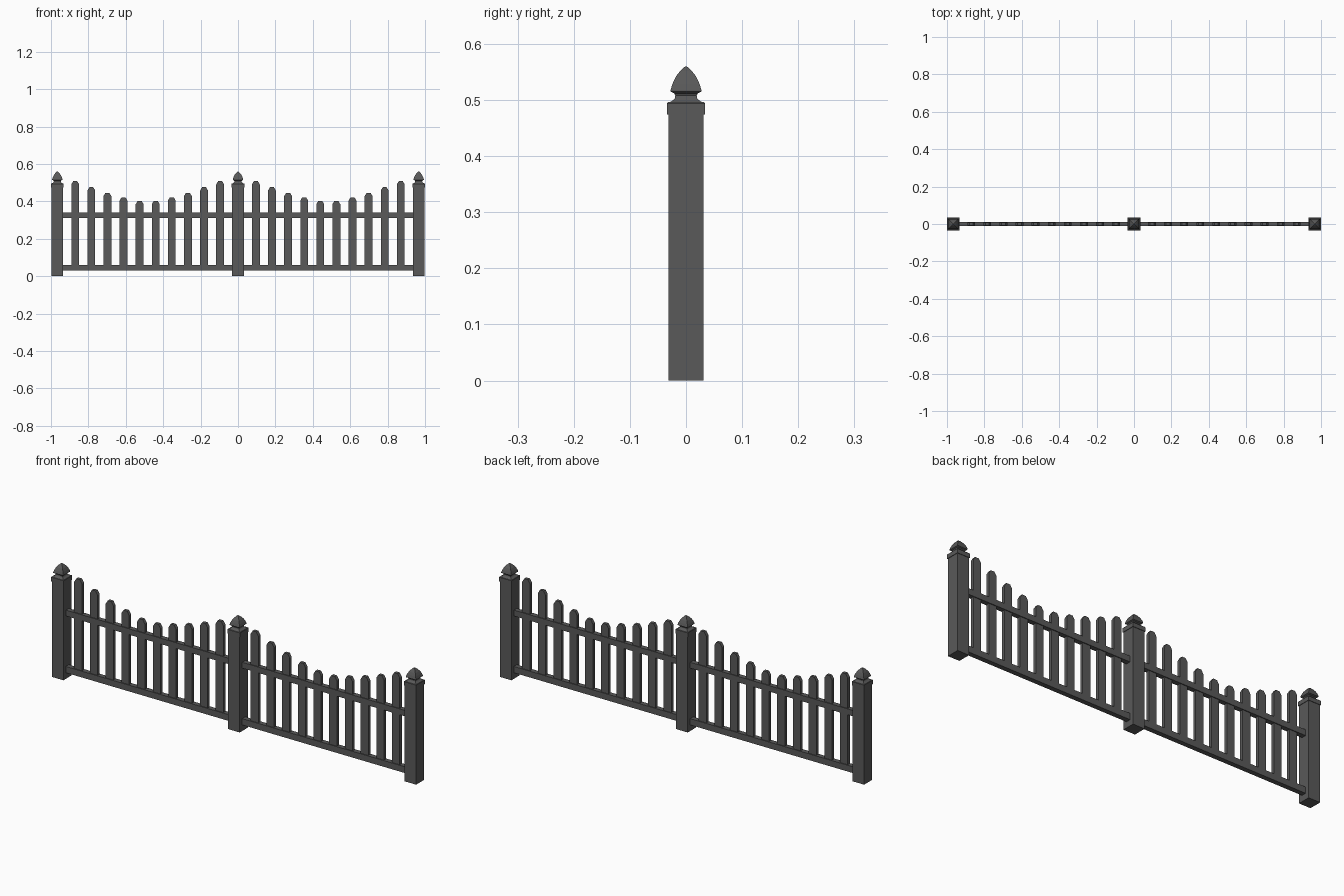
import bpy, bmesh

if "Cube" in bpy.data.objects:
    bpy.data.objects.remove(bpy.data.objects["Cube"])

mat = bpy.data.materials.new("dark grey paint")
mat.diffuse_color = (0.1, 0.1, 0.1, 1)
mat.use_nodes = True
mat.node_tree.nodes["Principled BSDF"].inputs["Base Color"].default_value = mat.diffuse_color


def finish(bm, name):
    bmesh.ops.recalc_face_normals(bm, faces=bm.faces[:])
    me = bpy.data.meshes.new(name)
    bm.to_mesh(me)
    bm.free()
    me.materials.append(mat)
    ob = bpy.data.objects.new(name, me)
    bpy.context.collection.objects.link(ob)


def square_stack(name, x, profile):
    """Square sections (half width, z) lofted upwards and capped."""
    bm = bmesh.new()
    rings = [[bm.verts.new((x + sx * r, sy * r, z))
              for sx, sy in ((-1, -1), (1, -1), (1, 1), (-1, 1))]
             for r, z in profile]
    for a, b in zip(rings, rings[1:]):
        for i in range(4):
            j = (i + 1) % 4
            bm.faces.new((a[i], a[j], b[j], b[i]))
    bm.faces.new(rings[0][::-1])
    bm.faces.new(rings[-1])
    finish(bm, name)


def slab(name, outline, half):
    """Front outline (x, z) extruded through the thickness."""
    bm = bmesh.new()
    f = bm.faces.new([bm.verts.new((x, -half, z)) for x, z in outline])
    ext = bmesh.ops.extrude_face_region(bm, geom=[f])["geom"]
    bmesh.ops.translate(bm, vec=(0, 2 * half, 0),
                        verts=[v for v in ext if isinstance(v, bmesh.types.BMVert)])
    finish(bm, name)


POST = 0.966
# posts with collar and pointed square finial
for x in (-POST, 0, POST):
    square_stack("post", x, [(0.0315, 0), (0.0315, 0.476)])
    square_stack("post_collar", x, [(0.034, 0.474), (0.034, 0.494), (0.0325, 0.496)])
    square_stack("post_finial", x, [
        (0.030, 0.495), (0.024, 0.499), (0.020, 0.503), (0.019, 0.508),
        (0.021, 0.512), (0.0275, 0.515), (0.0275, 0.518), (0.024, 0.529),
        (0.018, 0.542), (0.010, 0.552), (0.004, 0.558), (0.0008, 0.56)])

tops = [0.403, 0.422, 0.446, 0.476, 0.509]
for cx in (-POST / 2, POST / 2):
    # rails between the posts
    a, b = cx - POST / 2 + 0.02, cx + POST / 2 - 0.02
    for name, z0, z1 in (("lower_rail", 0.03, 0.061), ("upper_rail", 0.311, 0.34)):
        slab(name, [(a, z0), (b, z0), (b, z1), (a, z1)], 0.012)
    # pickets sweeping down to the middle of each panel
    for i, t in enumerate(tops):
        for s in (-1, 1):
            x = cx + s * (0.043 + 0.0861 * i)
            slab("picket", [(x - 0.021, 0.04), (x + 0.021, 0.04),
                            (x + 0.021, t - 0.018), (x + 0.010, t),
                            (x - 0.010, t), (x - 0.021, t - 0.018)], 0.008)
